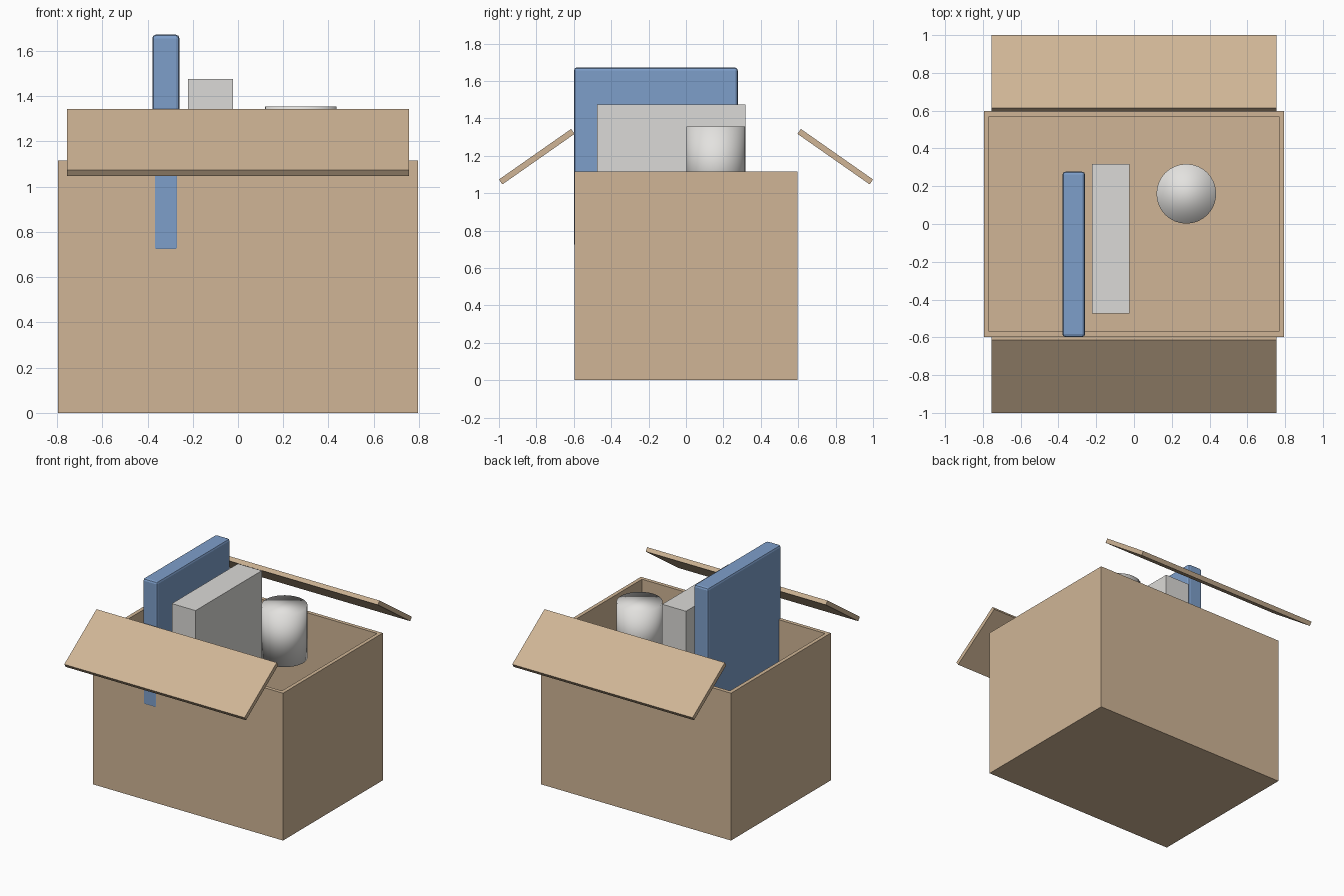
import bpy, bmesh
from math import radians
from mathutils import Matrix, Vector

old = bpy.data.objects.get("Cube")
if old:
    bpy.data.objects.remove(old, do_unlink=True)


def material(name, rgb):
    mat = bpy.data.materials.new(name)
    mat.use_nodes = True
    mat.diffuse_color = (*rgb, 1)
    mat.node_tree.nodes["Principled BSDF"].inputs["Base Color"].default_value = (*rgb, 1)
    return mat


cardboard = material("cardboard", (0.627, 0.464, 0.304))
blue = material("book blue", (0.207, 0.344, 0.59))
grey = material("light grey", (0.71, 0.70, 0.68))
white = material("off white", (0.77, 0.76, 0.74))


def finish(name, bm, mat):
    mesh = bpy.data.meshes.new(name)
    bm.to_mesh(mesh)
    bm.free()
    mesh.materials.append(mat)
    obj = bpy.data.objects.new(name, mesh)
    bpy.context.collection.objects.link(obj)
    return obj


def block(low, high):
    """Axis-aligned block between two corners."""
    low, high = Vector(low), Vector(high)
    bm = bmesh.new()
    bmesh.ops.create_cube(bm, size=1, matrix=Matrix.Translation((low + high) / 2)
                          @ Matrix.Diagonal((*(high - low), 1)))
    return bm


# Open box: inset the top face and sink it to form walls and floor
WALL = 0.04
bm = block((-0.795, -0.597, 0), (0.795, 0.597, 1.115))
bm.normal_update()
top = max(bm.faces, key=lambda f: f.normal.z)
bmesh.ops.inset_region(bm, faces=[top], thickness=WALL)
sunk = bmesh.ops.extrude_discrete_faces(bm, faces=[top])["faces"]
bmesh.ops.translate(bm, verts=sunk[0].verts, vec=(0, 0, WALL - 1.115))
bmesh.ops.recalc_face_normals(bm, faces=bm.faces)
finish("cardboard_box", bm, cardboard)

# Two flaps sloping down and away from the opening
for name, side in (("front_flap", -1), ("back_flap", 1)):
    bm = block((-0.755, -0.2355, -0.016), (0.755, 0.2355, 0.016))
    flap = finish(name, bm, cardboard)
    flap.location = (0, side * 0.798, 1.195)
    flap.rotation_euler.x = -side * radians(35)

# Tall book with softened edges
book = finish("blue_book", block((-0.379, -0.599, 0.714), (-0.259, 0.277, 1.672)), blue)
bevel = book.modifiers.new("soft_edges", 'BEVEL')
bevel.width = 0.016
bevel.segments = 2

# Plain carton beside the book
finish("grey_carton", block((-0.222, -0.475, 0.78), (-0.023, 0.317, 1.475)), grey)

# Round canister, fully smooth so its ends shade as rounded
bm = bmesh.new()
bmesh.ops.create_cone(bm, cap_ends=True, segments=32, radius1=0.158, radius2=0.158,
                      depth=0.397, matrix=Matrix.Translation((0.277, 0.16, 1.157)))
for face in bm.faces:
    face.smooth = True
finish("canister", bm, white)
